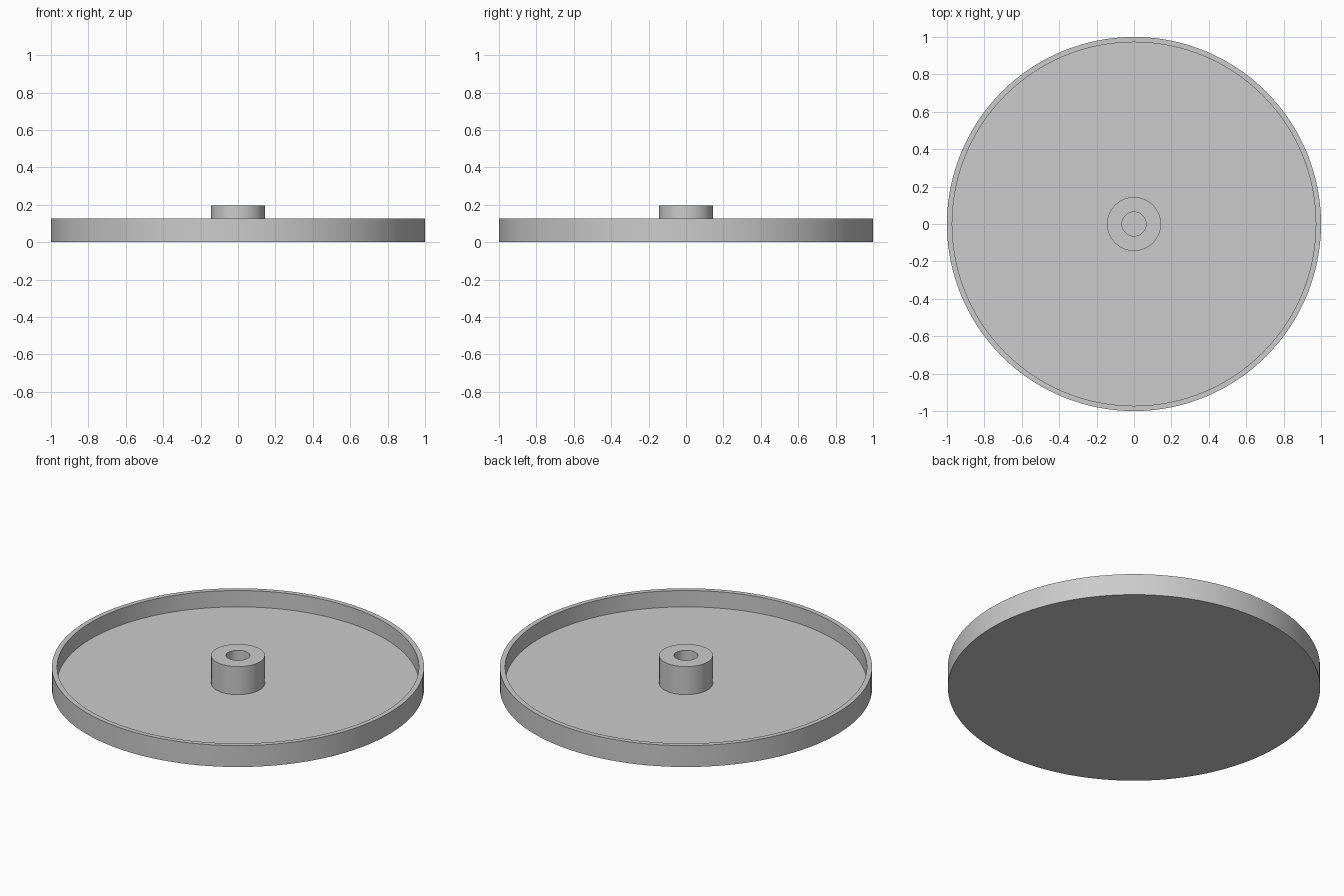
import bpy
import bmesh
from math import tau, radians

cube = bpy.data.objects.get("Cube")
if cube:
    bpy.data.objects.remove(cube, do_unlink=True)

SEGMENTS = 128
FLOOR = 0.03

grey = bpy.data.materials.new("light_grey")
grey.use_nodes = True
colour = (0.6, 0.6, 0.6, 1)
grey.diffuse_color = colour
grey.node_tree.nodes["Principled BSDF"].inputs["Base Color"].default_value = colour


def lathe(name, profile):
    """Spin an (r, z) profile about the z axis into a smooth solid."""
    bm = bmesh.new()
    verts = [bm.verts.new((r, 0, z)) for r, z in profile]
    edges = [bm.edges.new(pair) for pair in zip(verts, verts[1:])]
    bmesh.ops.spin(bm, geom=verts + edges, axis=(0, 0, 1), cent=(0, 0, 0),
                   angle=tau, steps=SEGMENTS, use_duplicate=False)
    bmesh.ops.remove_doubles(bm, verts=bm.verts, dist=0.0001)
    bmesh.ops.recalc_face_normals(bm, faces=bm.faces)
    mesh = bpy.data.meshes.new(name)
    bm.to_mesh(mesh)
    bm.free()
    mesh.materials.append(grey)
    obj = bpy.data.objects.new(name, mesh)
    bpy.context.collection.objects.link(obj)
    bpy.ops.object.select_all(action="DESELECT")
    obj.select_set(True)
    bpy.context.view_layer.objects.active = obj
    bpy.ops.object.shade_smooth_by_angle(angle=radians(30))
    return obj


# Round tray with a thin upright rim, and a hollow hub joined to its floor
rim_r, rim_z, inner_r = 1.0, 0.127, 0.972
hub_r, hub_z, bore_r = 0.144, 0.196, 0.064
lathe("tray_with_hub", [
    (0, 0), (rim_r, 0), (rim_r, rim_z), (inner_r, rim_z), (inner_r, FLOOR),
    (hub_r, FLOOR), (hub_r, hub_z), (bore_r, hub_z), (bore_r, FLOOR), (0, FLOOR),
])
